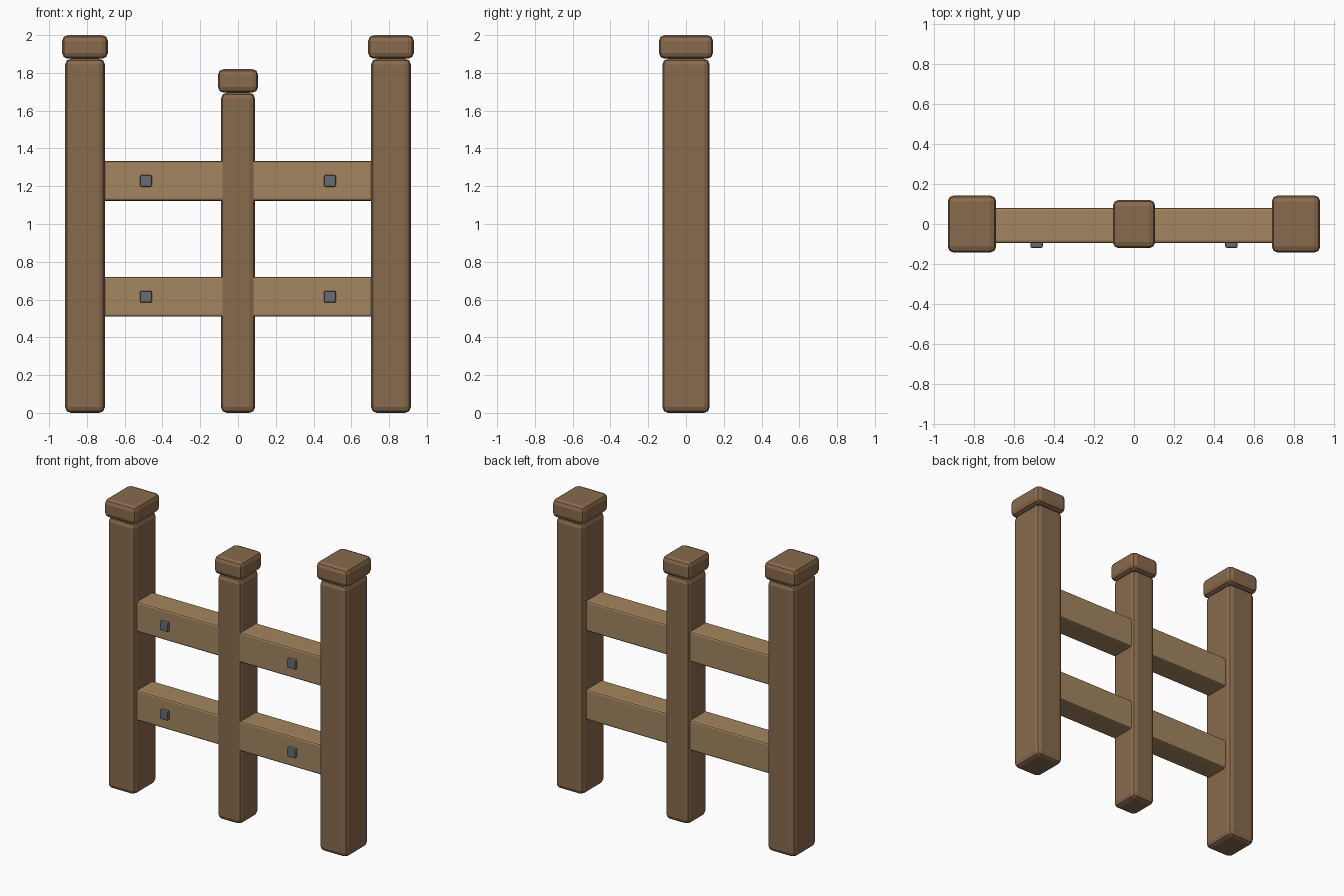
import bpy

if "Cube" in bpy.data.objects:
    bpy.data.objects.remove(bpy.data.objects["Cube"])

def material(name, color):
    m = bpy.data.materials.new(name)
    m.diffuse_color = color
    m.use_nodes = True
    m.node_tree.nodes["Principled BSDF"].inputs["Base Color"].default_value = m.diffuse_color
    return m

POST = material("dark_wood", (0.25, 0.145, 0.075, 1))
RAIL = material("light_wood", (0.37, 0.235, 0.115, 1))
IRON = material("iron", (0.13, 0.15, 0.16, 1))

def block(name, lo, hi, bevel, mat, segments=2):
    """Bevelled box between two corners."""
    bpy.ops.mesh.primitive_cube_add(size=1, location=[(a + b) / 2 for a, b in zip(lo, hi)])
    o = bpy.context.object
    o.name = name
    o.scale = [b - a for a, b in zip(lo, hi)]
    bpy.ops.object.transform_apply(location=False, rotation=False, scale=True)
    mod = o.modifiers.new("bevel", 'BEVEL')
    mod.width = bevel
    mod.segments = segments
    o.data.materials.append(mat)
    return o

def capped_post(name, x, half_w, half_d, height, cap_w, cap_d):
    neck = height - 0.125
    block(name, (x - half_w, -half_d, 0), (x + half_w, half_d, neck), 0.03, POST)
    block(name + "_cap", (x - cap_w, -cap_d, neck), (x + cap_w, cap_d, height), 0.03, POST)

# posts with caps
for side, x in (("left", -0.81), ("right", 0.81)):
    capped_post(side + "_post", x, 0.105, 0.125, 2.0, 0.121, 0.143)
capped_post("middle_post", 0, 0.09, 0.105, 1.82, 0.106, 0.121)

# rails and their bolts
for level, z in (("lower", 0.615), ("upper", 1.228)):
    block(level + "_rail", (-0.8, -0.095, z - 0.105), (0.8, 0.08, z + 0.105), 0.012, RAIL)
    for side, x in (("left", -0.487), ("right", 0.487)):
        block(f"{level}_{side}_bolt", (x - 0.031, -0.119, z - 0.031),
              (x + 0.031, -0.08, z + 0.031), 0.007, IRON)
